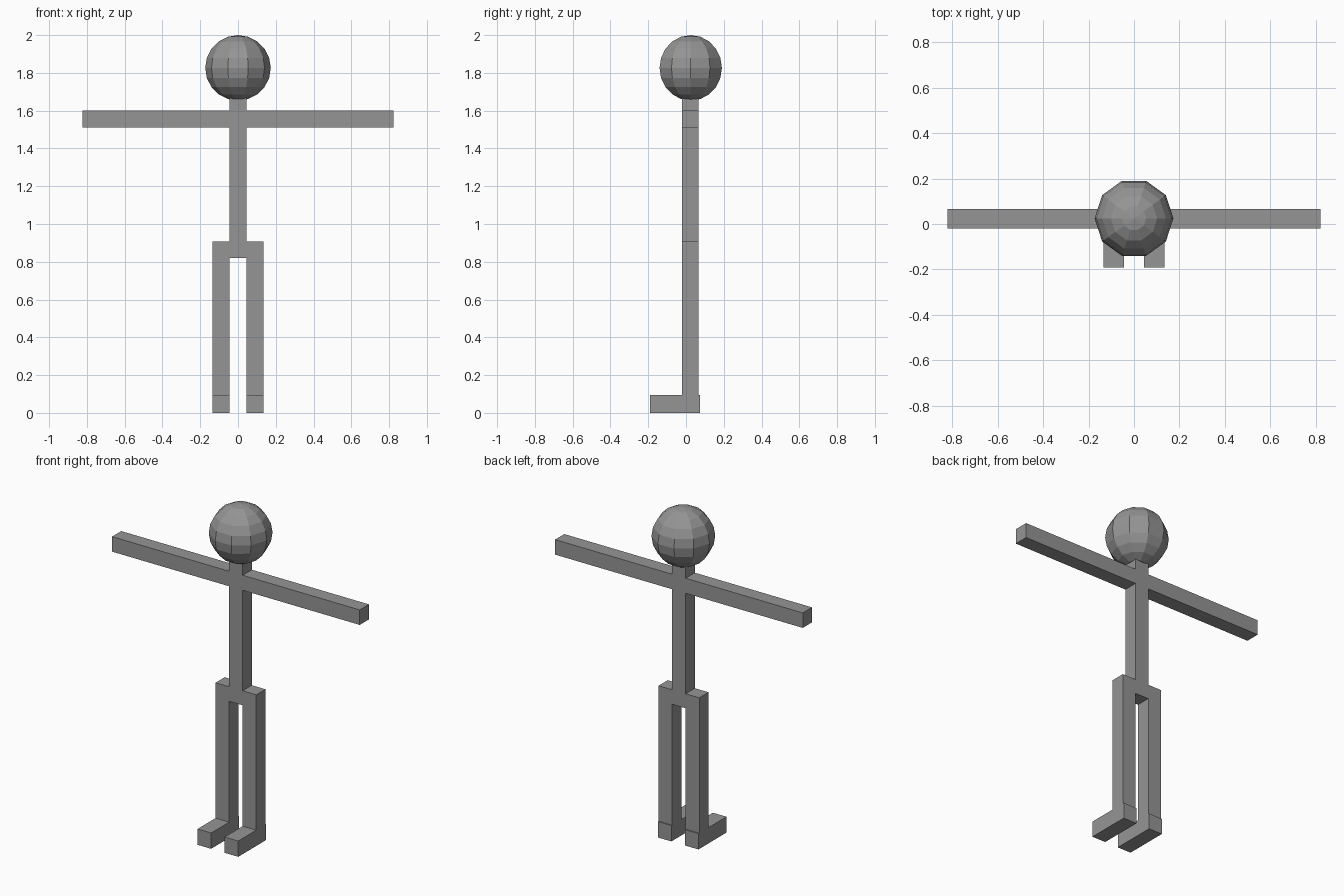
import bpy, bmesh, math
from mathutils import Matrix

if "Cube" in bpy.data.objects:
    bpy.data.objects.remove(bpy.data.objects["Cube"])

grey = bpy.data.materials.new("grey")
grey.diffuse_color = (0.3, 0.3, 0.3, 1)
grey.use_nodes = True
grey.node_tree.nodes["Principled BSDF"].inputs["Base Color"].default_value = grey.diffuse_color


def add_object(name, bm):
    bmesh.ops.recalc_face_normals(bm, faces=bm.faces)
    mesh = bpy.data.meshes.new(name)
    bm.to_mesh(mesh)
    bm.free()
    mesh.materials.append(grey)
    obj = bpy.data.objects.new(name, mesh)
    bpy.context.collection.objects.link(obj)
    return obj


# Body: one outline of neck, arms, torso, hips and legs, extruded in depth
W, ARM, LEG = 0.045, 0.822, 0.135
FRONT, BACK = -0.02, 0.067
half = [(W, 1.68), (W, 1.60), (ARM, 1.60), (ARM, 1.51), (W, 1.51),
        (W, 0.907), (LEG, 0.907), (LEG, 0.09), (W, 0.09), (W, 0.82)]
outline = half + [(-x, z) for x, z in reversed(half)]
bm = bmesh.new()
face = bm.faces.new([bm.verts.new((x, FRONT, z)) for x, z in outline])
side = bmesh.ops.extrude_face_region(bm, geom=[face], use_keep_orig=True)
moved = [g for g in side["geom"] if isinstance(g, bmesh.types.BMVert)]
bmesh.ops.translate(bm, verts=moved, vec=(0, BACK - FRONT, 0))
add_object("body", bm)

# Feet: long boxes pointing forward, with a small heel behind the leg
for name, s in (("left_foot", 1), ("right_foot", -1)):
    bm = bmesh.new()
    place = (Matrix.Translation((s * 0.09, -0.058, 0.0475))
             @ Matrix.Diagonal((0.09, 0.265, 0.095, 1)))
    bmesh.ops.create_cube(bm, size=1, matrix=place)
    add_object(name, bm)

# Head: faceted ball with ten sides, corners on the x axis
R = 0.1735
bm = bmesh.new()
bmesh.ops.create_uvsphere(bm, u_segments=10, v_segments=10, radius=R)
if max(v.co.x for v in bm.verts) < R * 0.99:
    bmesh.ops.rotate(bm, verts=bm.verts, matrix=Matrix.Rotation(math.pi / 2, 3, 'Z'))
bmesh.ops.translate(bm, verts=bm.verts, vec=(0, 0.025, 2 - R))
add_object("head", bm)
